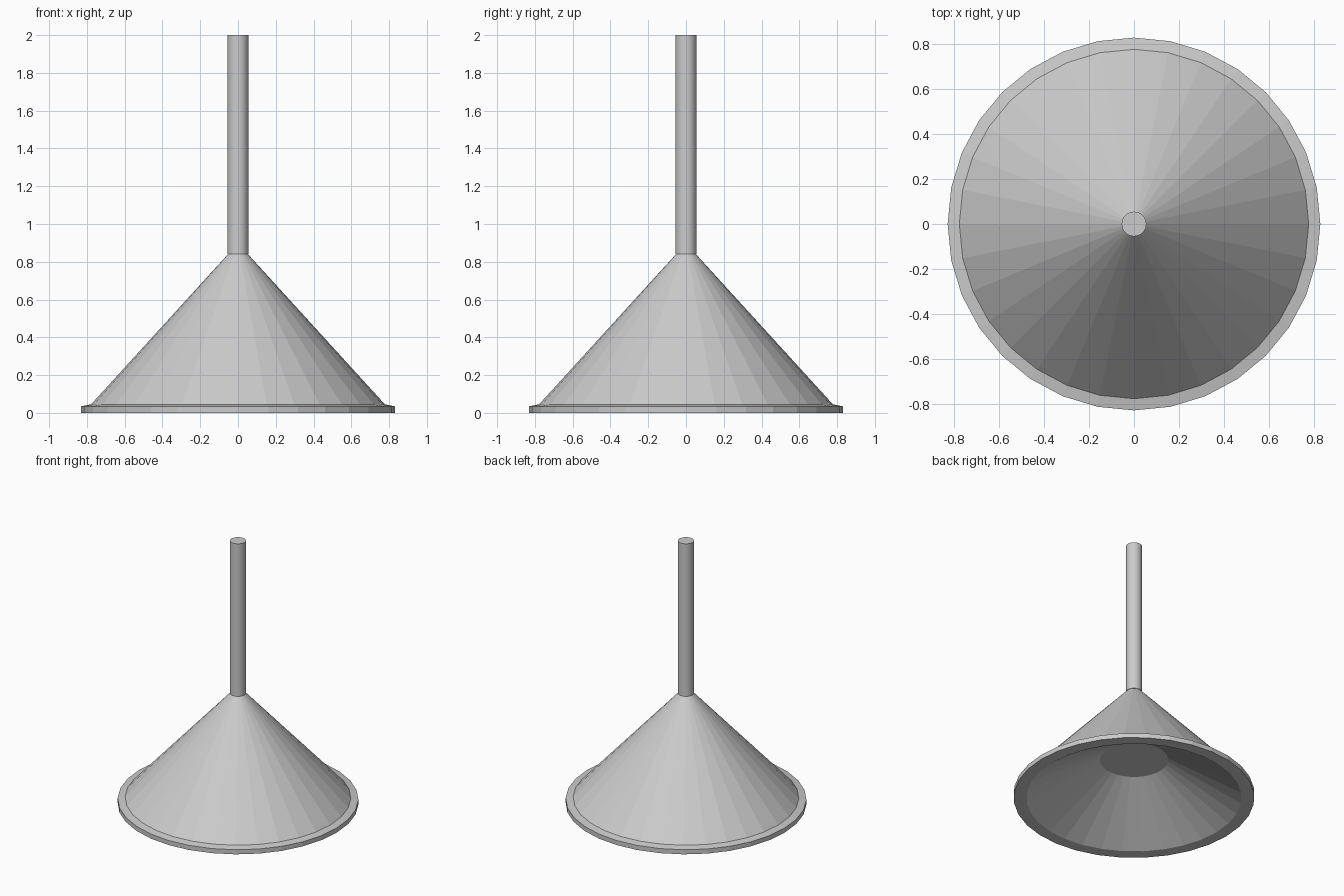
import bpy, bmesh, math

if "Cube" in bpy.data.objects:
    bpy.data.objects.remove(bpy.data.objects["Cube"])

SIDES = 32


def lathe(name, profile, sides=SIDES):
    """Revolve an (r, z) profile about z; r = 0 points become poles."""
    bm = bmesh.new()
    verts = [bm.verts.new((r, 0, z)) for r, z in profile]
    edges = [bm.edges.new(pair) for pair in zip(verts, verts[1:])]
    bmesh.ops.spin(bm, geom=verts + edges, cent=(0, 0, 0), axis=(0, 0, 1),
                   angle=math.tau, steps=sides, use_duplicate=False)
    bmesh.ops.remove_doubles(bm, verts=bm.verts, dist=0.0005)
    bmesh.ops.recalc_face_normals(bm, faces=bm.faces)
    mesh = bpy.data.meshes.new(name)
    bm.to_mesh(mesh)
    bm.free()
    obj = bpy.data.objects.new(name, mesh)
    bpy.context.collection.objects.link(obj)
    return obj


# Hollow flared cone with its flat rim and recessed underside
lathe("flared_cone", [
    (0, 0.84), (0.053, 0.84), (0.778, 0.045), (0.83, 0.035),
    (0.83, 0), (0.742, 0), (0.235, 0.30), (0, 0.30)])

# Long straight stem
bpy.ops.mesh.primitive_cylinder_add(vertices=SIDES, radius=0.055, depth=1.16,
                                    location=(0, 0, 1.42))
stem = bpy.context.object
stem.name = "stem"
bpy.ops.object.shade_smooth_by_angle(angle=math.radians(30))
